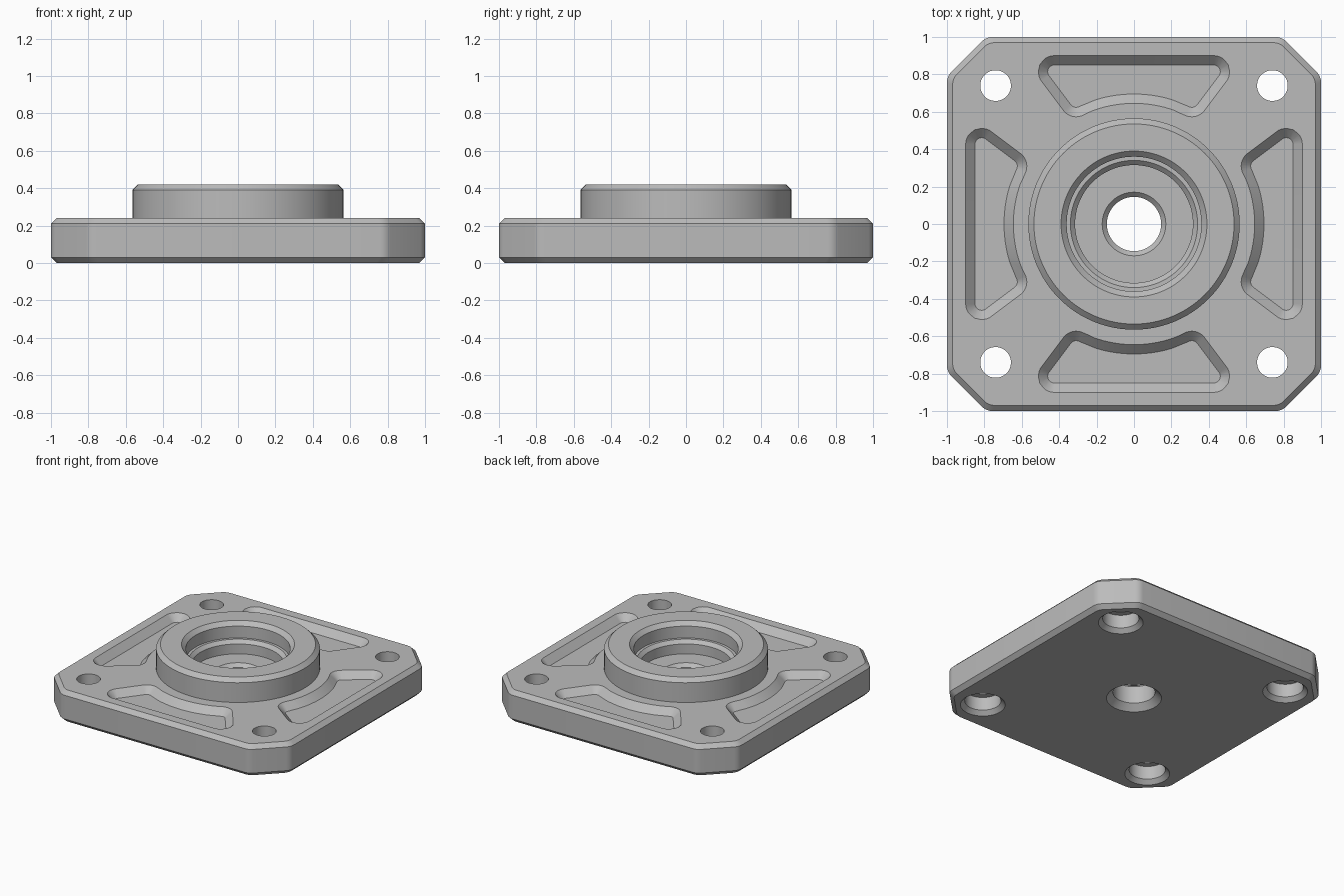
import bpy, bmesh, math
from mathutils import Vector, Matrix

cube = bpy.data.objects.get("Cube")
if cube:
    bpy.data.objects.remove(cube, do_unlink=True)

grey = bpy.data.materials.new("satin grey metal")
grey.use_nodes = True
grey.diffuse_color = (0.5, 0.5, 0.5, 1)
grey.node_tree.nodes["Principled BSDF"].inputs["Base Color"].default_value = (0.5, 0.5, 0.5, 1)


def loft(name, rings):
    """Closed solid skinned through rings of equal point count."""
    bm = bmesh.new()
    loops = [[bm.verts.new(p) for p in ring] for ring in rings]
    n = len(loops[0])
    for low, high in zip(loops, loops[1:]):
        for i in range(n):
            j = (i + 1) % n
            bm.faces.new((low[i], low[j], high[j], high[i]))
    bm.faces.new(loops[0][::-1])
    bm.faces.new(loops[-1])
    bmesh.ops.recalc_face_normals(bm, faces=bm.faces)
    mesh = bpy.data.meshes.new(name)
    bm.to_mesh(mesh)
    bm.free()
    mesh.materials.append(grey)
    obj = bpy.data.objects.new(name, mesh)
    bpy.context.collection.objects.link(obj)
    return obj


def revolve(name, profile, segments, x=0, y=0):
    """Solid of revolution from (radius, height) pairs."""
    turn = [math.tau * i / segments for i in range(segments)]
    return loft(name, [[(x + r * math.cos(a), y + r * math.sin(a), z) for a in turn]
                       for r, z in profile])


def fillet(before, corner, after, radius, steps=8):
    """Points of a round tangent to both sides of a corner."""
    u = (Vector(before) - Vector(corner)).normalized()
    v = (Vector(after) - Vector(corner)).normalized()
    half = u.angle(v) / 2
    centre = Vector(corner) + (u + v).normalized() * radius / math.sin(half)
    start = Vector(corner) + u * radius / math.tan(half) - centre
    end = Vector(corner) + v * radius / math.tan(half) - centre
    points = []
    for i in range(steps + 1):
        p = start.lerp(end, i / steps).normalized() * radius
        points.append(centre + p)
    return points


def plate_ring(inset, z):
    """Square with cut, slightly rounded corners."""
    side = 1 - inset
    cut = 0.79 - inset * 0.41
    corners = []
    for sx, sy in ((1, 1), (-1, 1), (-1, -1), (1, -1)):
        pair = [(sx * side, sy * cut), (sx * cut, sy * side)]
        corners += pair if sx * sy > 0 else pair[::-1]
    points = []
    for i, c in enumerate(corners):
        points += fillet(corners[i - 1], c, corners[(i + 1) % 8], 0.08, 4)
    return [(p.x, p.y, z) for p in points]


def pocket_ring(inset, z, turn):
    """Pocket outline: straight outside, slanted ends, arc around the boss."""
    outer = 0.9 - inset
    arc = 0.645 + inset
    radius = 0.085 - inset
    # slanted end, running along direction (0.6, 0.8)
    base = Vector((0.597 - inset * 0.8, 0.9 + inset * 0.6))
    way = Vector((0.6, 0.8))
    corner = base + way * ((outer - base.y) / way.y)
    along = base.dot(way)
    tip = base + way * (-along + math.sqrt(along ** 2 - base.length_squared + arc ** 2))
    sweep = math.atan2(tip.x, tip.y) * 0.62
    curve = [Vector((arc * math.sin(a), arc * math.cos(a)))
             for a in (sweep * (i / 8 - 1) for i in range(17))]
    right = fillet(curve[-1], tip, corner, radius)
    right += fillet(tip, corner, (0, outer), radius)
    left = [Vector((-p.x, p.y)) for p in reversed(right)]
    spin = Matrix.Rotation(turn, 2)
    return [(*(spin @ p), z) for p in curve + right + left]


# base plate with chamfered rims
flange = loft("flange_plate", [plate_ring(0.03, 0), plate_ring(0, 0.03),
                               plate_ring(0, 0.21), plate_ring(0.03, 0.24)])

# raised round boss
boss = revolve("boss", [(0.565, 0.1), (0.565, 0.39), (0.535, 0.42)], 96)

# stepped bearing bore and shaft hole
cutters = [revolve("bore_cutter", [
    (0.21, -0.02), (0.145, 0.045), (0.145, 0.175), (0.17, 0.2),
    (0.315, 0.2), (0.315, 0.275), (0.34, 0.3), (0.36, 0.3),
    (0.36, 0.39), (0.41, 0.44)], 96)]

# counterbored bolt holes
for x in (-0.74, 0.74):
    for y in (-0.74, 0.74):
        cutters.append(revolve("bolt_cutter", [
            (0.175, -0.02), (0.125, 0.03), (0.125, 0.13),
            (0.082, 0.13), (0.082, 0.3)], 48, x, y))

# four sloped-wall pockets
for k in range(4):
    turn = k * math.pi / 2
    cutters.append(loft("pocket_cutter", [pocket_ring(0.05, 0.19, turn),
                                          pocket_ring(-0.02, 0.26, turn)]))


# join the boss, then cut everything out
def combine(tool, operation):
    mod = flange.modifiers.new(tool.name, "BOOLEAN")
    mod.operation = operation
    mod.solver = "EXACT"
    mod.object = tool
    tool.hide_render = True


combine(boss, "UNION")
for cutter in cutters:
    combine(cutter, "DIFFERENCE")
bpy.context.view_layer.update()
result = bpy.data.meshes.new_from_object(
    flange.evaluated_get(bpy.context.evaluated_depsgraph_get()))
flange.modifiers.clear()
flange.data = result
for tool in [boss] + cutters:
    bpy.data.objects.remove(tool, do_unlink=True)

# smooth round walls, crisp chamfers
bpy.ops.object.select_all(action="DESELECT")
flange.select_set(True)
bpy.context.view_layer.objects.active = flange
bpy.ops.object.shade_smooth_by_angle(angle=math.radians(25))
